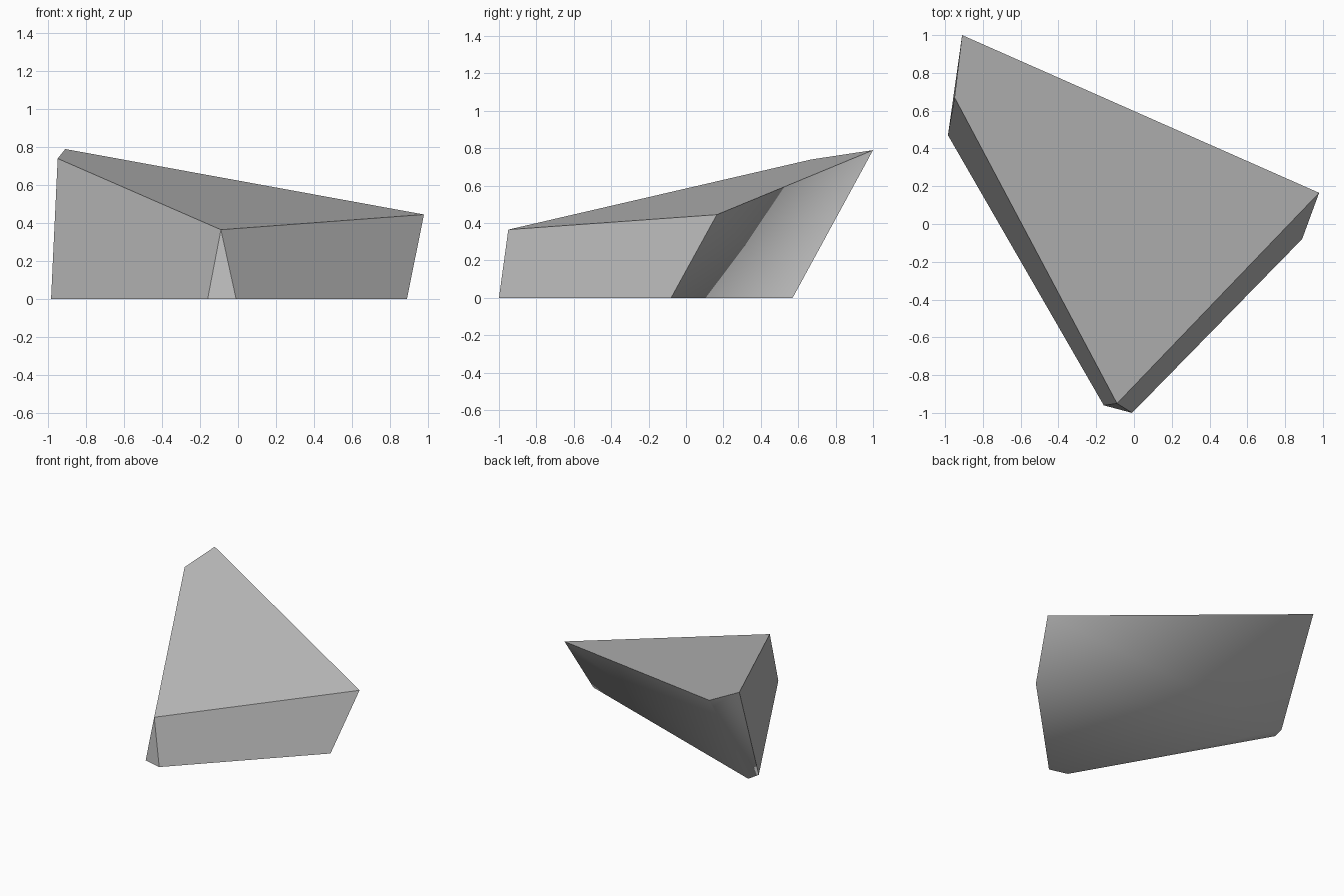
import bpy
import bmesh

cube = bpy.data.objects.get("Cube")
if cube:
    bpy.data.objects.remove(cube, do_unlink=True)

# Stone colour
stone = bpy.data.materials.new("stone_grey")
stone.use_nodes = True
grey = (0.52, 0.52, 0.52, 1)
stone.diffuse_color = grey
bsdf = next(n for n in stone.node_tree.nodes if n.type == "BSDF_PRINCIPLED")
bsdf.inputs["Base Color"].default_value = grey

# Corners of the sloping top and of the flat base
corners = {
    "peak": (-0.91, 1.0, 0.79),
    "shoulder": (-0.95, 0.67, 0.74),
    "nose": (-0.09, -0.95, 0.365),
    "side": (0.98, 0.165, 0.445),
    "base_corner": (-0.985, 0.47, 0),
    "base_nose_a": (-0.16, -0.96, 0),
    "base_nose_b": (-0.01, -1.0, 0),
    "base_side": (0.89, -0.08, 0),
    "base_back": (-0.96, 0.57, 0),
}
faces = [
    ("peak", "shoulder", "nose", "side"),                       # top slab
    ("shoulder", "base_corner", "base_nose_a", "nose"),         # long wall
    ("nose", "base_nose_a", "base_nose_b"),                     # nose chip
    ("nose", "base_nose_b", "base_side", "side"),               # short wall
    ("side", "base_side", "base_back", "peak"),                 # undercut back
    ("peak", "base_back", "base_corner", "shoulder"),           # narrow end
    ("base_corner", "base_back", "base_side", "base_nose_b", "base_nose_a"),
]
# Edges that blend softly around the back; all others are crisp
soft = [{"peak", "base_back"}, {"base_side", "base_back"}, {"base_corner", "base_back"}]

bm = bmesh.new()
verts = {name: bm.verts.new(co) for name, co in corners.items()}
names = {v: name for name, v in verts.items()}
for face in faces:
    bm.faces.new([verts[n] for n in face]).smooth = True
for edge in bm.edges:
    edge.smooth = {names[v] for v in edge.verts} in soft
bmesh.ops.recalc_face_normals(bm, faces=bm.faces)

mesh = bpy.data.meshes.new("rock")
bm.to_mesh(mesh)
bm.free()
mesh.materials.append(stone)
rock = bpy.data.objects.new("rock", mesh)
bpy.context.collection.objects.link(rock)
